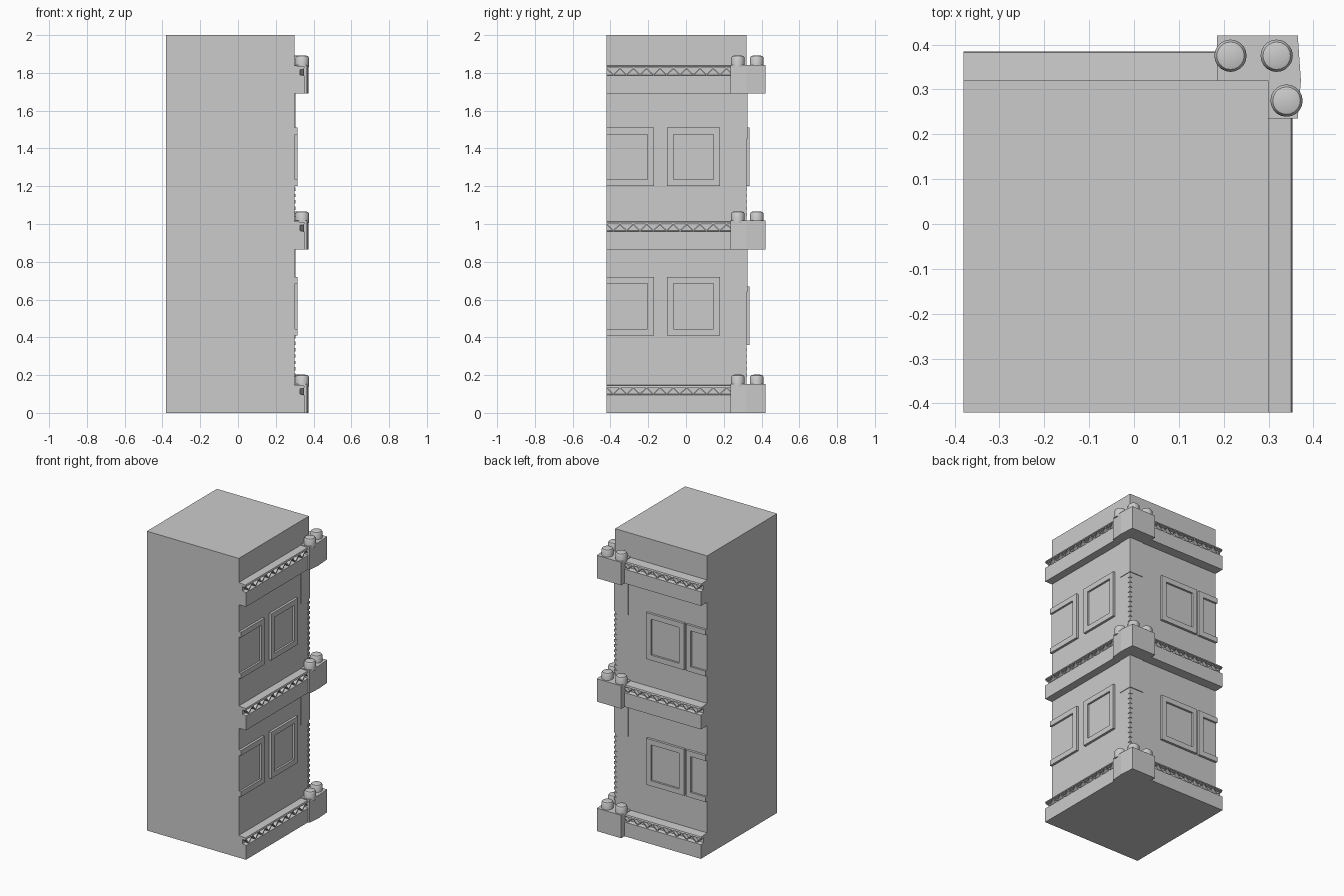
import bpy, bmesh, math
from mathutils import Vector

cube = bpy.data.objects.get("Cube")
if cube:
    bpy.data.objects.remove(cube)

stone = bpy.data.materials.new("plain grey stone")
stone.use_nodes = True
GREY = (0.6, 0.6, 0.6, 1)
stone.diffuse_color = GREY
stone.node_tree.nodes["Principled BSDF"].inputs["Base Color"].default_value = GREY

# Body limits
LEFT, RIGHT, FRONT, BACK = -0.38, 0.30, -0.42, 0.32


def finish(name, bm, smooth=False):
    bmesh.ops.recalc_face_normals(bm, faces=bm.faces)
    mesh = bpy.data.meshes.new(name)
    bm.to_mesh(mesh)
    bm.free()
    mesh.materials.append(stone)
    obj = bpy.data.objects.new(name, mesh)
    bpy.context.collection.objects.link(obj)
    if smooth:
        bpy.ops.object.select_all(action='DESELECT')
        obj.select_set(True)
        bpy.context.view_layer.objects.active = obj
        bpy.ops.object.shade_smooth_by_angle(angle=math.radians(40))
    return obj


def prism(bm, outline, start, end, place):
    """Extrude a 2D outline from start to end; place maps (a, b, depth) to space."""
    rings = [[bm.verts.new(place(a, b, t)) for a, b in outline] for t in (start, end)]
    bm.faces.new(rings[0])
    bm.faces.new(rings[1])
    n = len(outline)
    for i in range(n):
        j = (i + 1) % n
        bm.faces.new((rings[0][i], rings[0][j], rings[1][j], rings[1][i]))


def rect(a0, a1, b0, b1):
    return [(a0, b0), (a1, b0), (a1, b1), (a0, b1)]


# Wall coordinates: u along the wall, z up, d outward
def right_wall(u, z, d):
    return Vector((RIGHT + d, u, z))


def back_wall(u, z, d):
    return Vector((u, BACK + d, z))


def upright(x, y, z):
    return Vector((x, y, z))


# Main block
bm = bmesh.new()
prism(bm, rect(LEFT, RIGHT, FRONT, BACK), 0, 2, upright)
finish("building_body", bm)


def ledge(name, wall, start, end, depth, z):
    # Moulding with a groove near its top
    profile = [(-0.02, 0), (depth, 0), (depth, 0.095), (depth - 0.025, 0.10),
               (depth - 0.025, 0.135), (depth, 0.135), (depth - 0.003, 0.145), (-0.02, 0.15)]
    bm = bmesh.new()
    prism(bm, profile, start, end, lambda d, h, u: wall(u, z + h, d))
    finish(name, bm)
    # Zigzag lattice inside the groove
    bm = bmesh.new()
    count = round((end - start) / 0.036)
    step = (end - start) / count
    for i in range(count):
        u = start + i * step
        lo, hi = (z + 0.095, z + 0.129) if i % 2 else (z + 0.129, z + 0.095)
        prism(bm, [(u, lo), (u + step, hi), (u + step, hi + 0.008), (u, lo + 0.008)],
              depth - 0.03, depth - 0.003, wall)
    finish(name + "_lattice", bm)


def dome_post(bm, x, y, z, radius, height):
    # Short round post with a softened top
    sides = 20
    rings = []
    for r, h in ((1, 0), (1, 0.8), (0.85, 0.94), (0.5, 1)):
        rings.append([bm.verts.new((x + radius * r * math.cos(math.tau * i / sides),
                                    y + radius * r * math.sin(math.tau * i / sides),
                                    z + height * h)) for i in range(sides)])
    for a, b in zip(rings, rings[1:]):
        for i in range(sides):
            j = (i + 1) % sides
            bm.faces.new((a[i], a[j], b[j], b[i]))
    bm.faces.new(rings[0])
    bm.faces.new(rings[-1])


# Ledges and corner turrets on each storey
for level, z in (("bottom", 0), ("middle", 0.865), ("top", 1.69)):
    ledge(level + "_right_ledge", right_wall, FRONT, 0.25, 0.053, z)
    ledge(level + "_back_ledge", back_wall, LEFT, 0.20, 0.065, z)
    bm = bmesh.new()
    corner = [(0.185, 0.31), (0.185, 0.42), (0.365, 0.42), (0.372, 0.32),
              (0.365, 0.235), (0.29, 0.235), (0.29, 0.31)]
    prism(bm, corner, z, z + 0.153, upright)
    finish(level + "_corner_block", bm)
    bm = bmesh.new()
    for x, y in ((0.215, 0.375), (0.318, 0.375), (0.34, 0.275)):
        dome_post(bm, x, y, z + 0.14, 0.036, 0.062)
    finish(level + "_corner_posts", bm, smooth=True)


def window(name, wall, u0, u1, z0, z1, edge):
    # Raised frame around a flat pane; the pane is cut off at the wall edge
    w = 0.035
    cut = u0 <= edge
    bm = bmesh.new()
    prism(bm, rect(u0, u1, z0, z0 + w), -0.01, 0.016, wall)
    prism(bm, rect(u0, u1, z1 - w, z1), -0.01, 0.016, wall)
    prism(bm, rect(u1 - w, u1, z0 + w, z1 - w), -0.01, 0.016, wall)
    if not cut:
        prism(bm, rect(u0, u0 + w, z0 + w, z1 - w), -0.01, 0.016, wall)
    finish(name + "_frame", bm)
    bm = bmesh.new()
    prism(bm, rect(u0 if cut else u0 + w, u1 - w, z0 + w, z1 - w), -0.01, 0.003, wall)
    finish(name + "_pane", bm)


# Windows: a full one and a half one per storey and wall
for storey, right_z, back_z in (("lower", 0.41, 0.36), ("upper", 1.20, 1.20)):
    window(storey + "_right_window", right_wall, -0.10, 0.18, right_z, right_z + 0.31, FRONT)
    window(storey + "_right_half_window", right_wall, FRONT, -0.17, right_z, right_z + 0.31, FRONT)
    window(storey + "_back_window", back_wall, -0.22, 0.06, back_z, back_z + 0.31, LEFT)
    window(storey + "_back_half_window", back_wall, LEFT, -0.235, back_z, back_z + 0.31, LEFT)

# Corner plates under the turrets and the toothed edge below them
for storey, base, plate_z, top in (("lower", 0.19, 0.64, 0.87), ("upper", 1.04, 1.45, 1.70)):
    bm = bmesh.new()
    plate = [(0.20, 0.31), (0.20, 0.325), (0.304, 0.325), (0.304, 0.23), (0.29, 0.23), (0.29, 0.31)]
    prism(bm, plate, plate_z, top, upright)
    finish(storey + "_corner_plate", bm)
    bm = bmesh.new()
    z = base
    while z < plate_z - 0.02:
        prism(bm, rect(0.285, 0.304, 0.305, 0.324), z, z + 0.018, upright)
        z += 0.034
    finish(storey + "_corner_teeth", bm)
